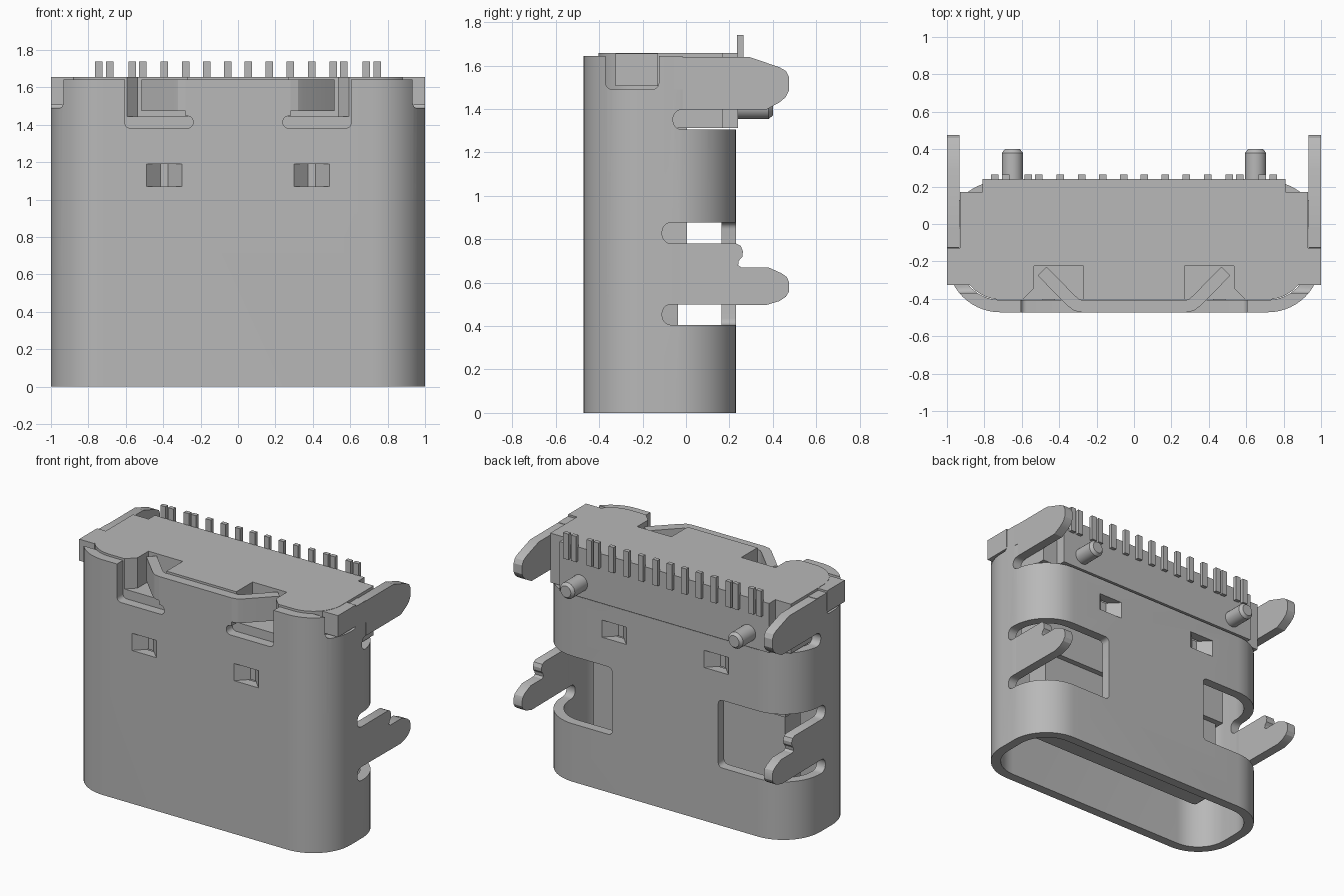
import bpy, bmesh, math
from mathutils import Vector

if "Cube" in bpy.data.objects:
    bpy.data.objects.remove(bpy.data.objects["Cube"])

metal = bpy.data.materials.new("plain grey")
metal.diffuse_color = (0.48, 0.48, 0.48, 1)
metal.use_nodes = True
metal.node_tree.nodes["Principled BSDF"].inputs["Base Color"].default_value = metal.diffuse_color

Y0, Y1 = -0.472, 0.23          # shell front and back
T = 0.066                      # sheet thickness
CY = (Y0 + Y1) / 2


def place(axis, u, v, w):
    return {'x': (w, u, v), 'y': (u, w, v), 'z': (u, v, w)}[axis]


def prism(name, pts, axis, a, b):
    """Extrude a flat outline along an axis from a to b."""
    bm = bmesh.new()
    lo = [bm.verts.new(place(axis, u, v, a)) for u, v in pts]
    hi = [bm.verts.new(place(axis, u, v, b)) for u, v in pts]
    n = len(pts)
    bm.faces.new(lo)
    bm.faces.new(hi)
    for i in range(n):
        j = (i + 1) % n
        bm.faces.new((lo[i], lo[j], hi[j], hi[i]))
    bmesh.ops.recalc_face_normals(bm, faces=bm.faces)
    me = bpy.data.meshes.new(name)
    bm.to_mesh(me)
    bm.free()
    me.materials.append(metal)
    ob = bpy.data.objects.new(name, me)
    bpy.context.collection.objects.link(ob)
    return ob


def box(name, x, y, z):
    return prism(name, [(x[0], y[0]), (x[1], y[0]), (x[1], y[1]), (x[0], y[1])], 'z', *z)


def rounded(u0, u1, v0, v1, radii, n=10):
    """Rectangle outline; radii for corners u0v0, u1v0, u1v1, u0v1."""
    out = []
    corners = [(u0, v0, 1, 1, 180), (u1, v0, -1, 1, 270),
               (u1, v1, -1, -1, 0), (u0, v1, 1, -1, 90)]
    for (u, v, su, sv, start), r in zip(corners, radii):
        if r == 0:
            out.append((u, v))
            continue
        for i in range(n + 1):
            a = math.radians(start + 90 * i / n)
            out.append((u + su * r + r * math.cos(a), v + sv * r + r * math.sin(a)))
    return out


def cut(ob, cutter):
    m = ob.modifiers.new("cut", 'BOOLEAN')
    m.operation = 'DIFFERENCE'
    m.solver = 'EXACT'
    m.object = cutter
    bpy.ops.object.select_all(action='DESELECT')
    bpy.context.view_layer.objects.active = ob
    ob.select_set(True)
    bpy.ops.object.modifier_apply(modifier=m.name)
    bpy.data.objects.remove(cutter)


def sided(s, pts):
    return [(s * u, v) for u, v in pts]


# Shell sleeve
R = 0.285
shell = prism("shell", rounded(-1, 1, Y0, Y1, [R] * 4, 14), 'z', 0, 1.643)
cut(shell, prism("bore", rounded(-1 + T, 1 - T, Y0 + T, Y1 - T, [R - T] * 4, 14), 'z', -1, 3))

# Rear of the sleeve ends lower than the front
cut(shell, box("rear_cut", (-2, 2), (-0.015, 1), (1.305, 3)))

for s in (1, -1):
    xs = (s * 0.41, s * 1.2)
    # Side slots with rounded ends, and the window round the rear corner
    for z0, z1, y in ((0.405, 0.5, -0.11), (0.78, 0.877, -0.11), (1.305, 1.397, -0.06)):
        cut(shell, prism("slot", rounded(y, 0.3, z0, z1, [0.042, 0, 0, 0.042], 5), 'x',
                         s * 0.8, s * 1.2))
    cut(shell, prism("window", rounded(0.41, 1.2, 0.405, 0.877, [0.03, 0, 0, 0.03], 4) if s > 0
                     else rounded(-1.2, -0.41, 0.405, 0.877, [0, 0.03, 0.03, 0], 4),
                     'y', -0.03, 0.5))
    # Front corner notch for the housing ear
    cut(shell, prism("ear_notch", rounded(-0.37, -0.125, 1.49, 3, [0.03, 0.03, 0, 0], 4), 'x',
                     s * 0.8, s * 1.2))
    # L-shaped front slot beside the spring lip
    r = 0.03
    foot = rounded(0.24, 0.605, 1.382, 1.447, [r, r, 0, r], 5)
    cut(shell, prism("foot_slot", sided(s, foot), 'y', -0.6, -0.3))
    cut(shell, box("lip_slot", (s * 0.28, s * 0.605), (-0.6, -0.3), (1.44, 3)))

    # Pressed-in springs on front and back
    for name, y, d in (("front", Y0, 1), ("back", Y1, -1)):
        cut(shell, box("spring_hole", (s * 0.30, s * 0.49), (y - 0.1, y + 0.1), (1.07, 1.19)))
        prof = [(0.30, 0), (0.375, 0.075), (0.415, 0.075), (0.49, 0),
                (0.49, T), (0.425, 0.125), (0.365, 0.125), (0.30, T)]
        prism(name + "_spring", [(s * u, y + d * v) for u, v in prof], 'z', 1.07, 1.19)

    # Upper solder leg
    prism("upper_leg", [(-0.125, 1.49), (-0.125, 1.64), (0.29, 1.64), (0.43, 1.592), (0.46, 1.575),
                        (0.475, 1.545), (0.475, 1.485), (0.46, 1.455), (0.43, 1.43),
                        (0.37, 1.397), (-0.015, 1.397), (-0.015, 1.49)],
          'x', s * (1 - T), s * 1.0)
    # Lower solder leg with notch
    prism("lower_leg", [(-0.03, 0.5), (-0.03, 0.78), (0.23, 0.78), (0.252, 0.77), (0.262, 0.745),
                        (0.26, 0.72), (0.243, 0.70), (0.24, 0.68), (0.255, 0.67), (0.38, 0.67),
                        (0.44, 0.643), (0.465, 0.625), (0.475, 0.6), (0.475, 0.56),
                        (0.46, 0.535), (0.43, 0.515), (0.37, 0.497)],
          'x', s * (1 - T), s * 1.0)
    # Bent end of the front spring lip
    prism("lip_end", sided(s, [(0.28, Y0), (0.32, -0.464), (0.352, -0.44), (0.515, -0.276),
                               (0.468, -0.229), (0.315, -0.383), (0.295, -0.4), (0.28, Y0 + T)]),
          'z', 1.475, 1.643)

# Plastic housing closing the sleeve
IN = 1 - T - 0.004
FY = Y0 + T + 0.002
front = [p for p in rounded(-IN, IN, FY, 0.17, [R - T, R - T, 0, 0], 12)][:26]
outline = front + [(IN, 0.17), (0.81, 0.17), (0.81, 0.24), (-0.81, 0.24), (-0.81, 0.17), (-IN, 0.17)]
housing = prism("housing", outline, 'z', 1.312, 1.657)
for s in (1, -1):
    pocket = [(0.27, -0.5), (0.27, -0.225), (0.535, -0.225), (0.535, -0.345), (0.6, -0.41), (0.6, -0.5)]
    cut(housing, prism("pocket", sided(s, pocket), 'z', 1.445, 3))
    box("housing_ear", (s * 0.88, s), (-0.325, -0.128), (1.505, 1.655))

    # Locating peg with chamfered tip
    bm = bmesh.new()
    rings = []
    for y, r in ((0.2, 0.057), (0.38, 0.057), (0.4, 0.04)):
        rings.append([bm.verts.new((s * 0.65 + r * math.cos(k * math.pi / 12), y,
                                    1.41 + r * math.sin(k * math.pi / 12))) for k in range(24)])
    for a, b in zip(rings, rings[1:]):
        for k in range(24):
            bm.faces.new((a[k], a[k - 1], b[k - 1], b[k]))
    bm.faces.new(rings[0])
    bm.faces.new(rings[-1])
    bmesh.ops.recalc_face_normals(bm, faces=bm.faces)
    me = bpy.data.meshes.new("locating_peg")
    bm.to_mesh(me)
    bm.free()
    me.materials.append(metal)
    bpy.context.collection.objects.link(bpy.data.objects.new("locating_peg", me))

    # Contact pins along the back
    for x in (0.055, 0.168, 0.28, 0.395, 0.51, 0.565, 0.685, 0.745):
        box("contact_pin", (s * x - 0.02, s * x + 0.02), (0.236, 0.264), (1.56, 1.74))

# Central tongue, thin at the mouth and thicker at the root
prism("tongue", sided(1, rounded(-0.74, 0.74, 0.2, 1.33, [0.06, 0.06, 0, 0], 4)), 'y',
      CY - 0.085, CY + 0.085)
box("tongue_root", (-0.77, 0.77), (CY - 0.125, CY + 0.125), (0.76, 1.33))

# Smooth curved walls, keep creases sharp
bpy.ops.object.select_all(action='DESELECT')
for ob in bpy.context.scene.objects:
    ob.select_set(True)
bpy.context.view_layer.objects.active = shell
bpy.ops.object.shade_smooth_by_angle(angle=math.radians(25))
